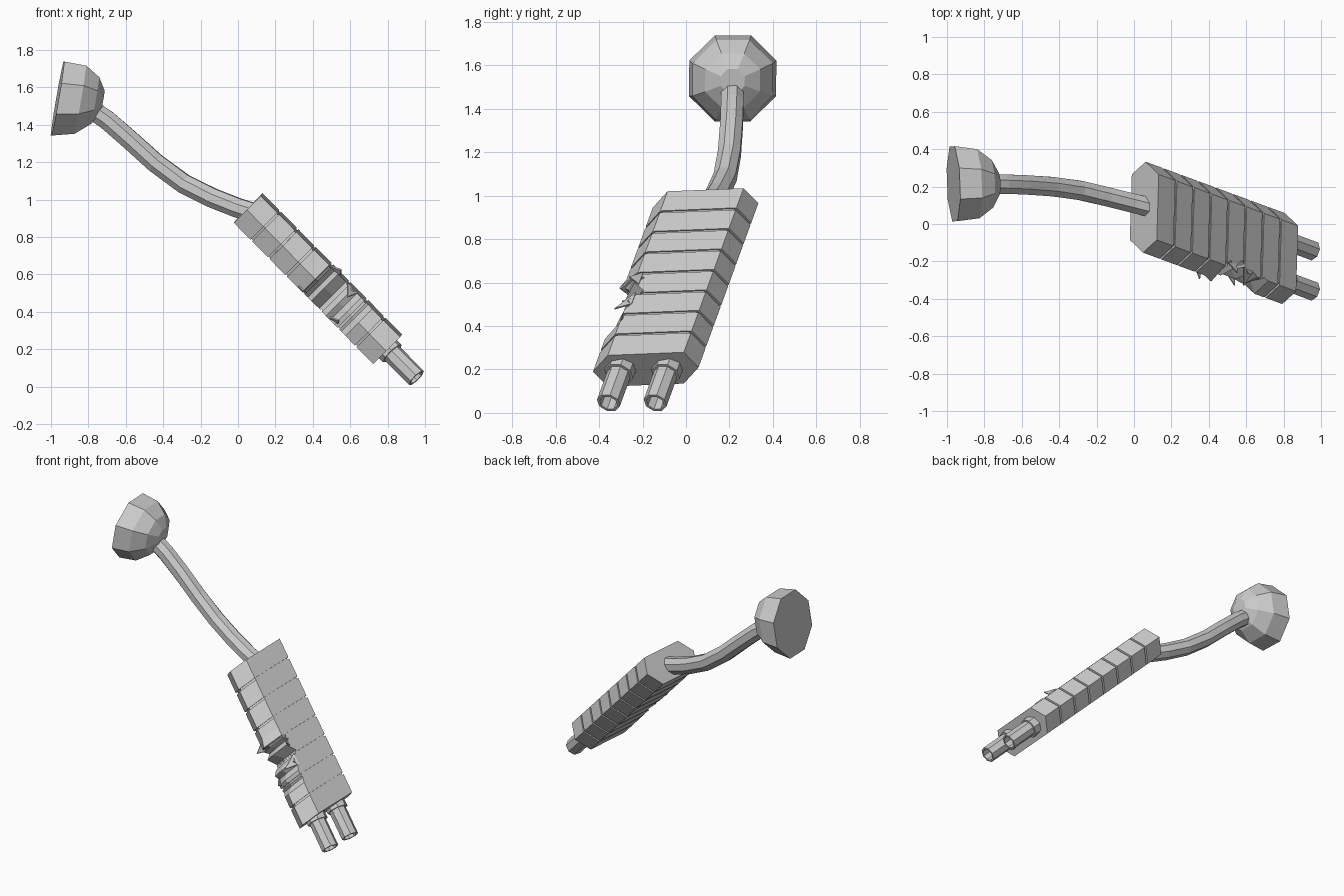
import bpy
import bmesh
import math
from mathutils import Vector

cube = bpy.data.objects.get("Cube")
if cube:
    bpy.data.objects.remove(cube, do_unlink=True)

grey = bpy.data.materials.new("plain_grey")
grey.use_nodes = True
grey.diffuse_color = (0.6, 0.6, 0.6, 1)
for node in grey.node_tree.nodes:
    if node.type == "BSDF_PRINCIPLED":
        node.inputs["Base Color"].default_value = (0.6, 0.6, 0.6, 1)


def finish(name, bm):
    bmesh.ops.recalc_face_normals(bm, faces=bm.faces)
    mesh = bpy.data.meshes.new(name)
    bm.to_mesh(mesh)
    bm.free()
    mesh.materials.append(grey)
    obj = bpy.data.objects.new(name, mesh)
    bpy.context.scene.collection.objects.link(obj)
    return obj


def loft(name, rings):
    """Skin a list of equal-sized point rings and cap both ends."""
    bm = bmesh.new()
    loops = [[bm.verts.new(p) for p in ring] for ring in rings]
    count = len(loops[0])
    for a, b in zip(loops, loops[1:]):
        for i in range(count):
            j = (i + 1) % count
            bm.faces.new((a[i], a[j], b[j], b[i]))
    bm.faces.new(loops[0])
    bm.faces.new(loops[-1])
    return finish(name, bm)


def circle(centre, direction, radius, sides=8):
    turn = direction.to_track_quat("Z", "Y")
    angles = [math.tau * (i + 0.5) / sides for i in range(sides)]
    return [centre + turn @ Vector((radius * math.cos(a), radius * math.sin(a), 0))
            for a in angles]


# Body frame: long axis, width and thickness directions
body_top = Vector((0.055, 0.09, 0.955))
body_axis = Vector((0.745, -0.275, -0.755))
wide = Vector((0.03, 1, 0.04))
thick = Vector((0.072, 0, 0.072))

# Torn front edge: position along the body and depth of the tear
tears = [(0.44, 0), (0.49, -0.02), (0.53, 0.09), (0.555, 0.03), (0.61, 0.11),
         (0.66, 0.04), (0.69, 0.07), (0.72, 0.03), (0.77, 0.06), (0.80, 0)]


def tear_depth(t):
    for (a, da), (b, db) in zip(tears, tears[1:]):
        if a <= t <= b:
            return da + (db - da) * (t - a) / (b - a)
    return 0


def body_point(t, across, lift):
    return body_top + body_axis * t + wide * across + thick * lift


def body_ring(t, size):
    dent = tear_depth(t)
    edge = max(0, dent - 0.05)
    outline = [(0.175, 1), (0.243, 0), (0.175, -1),
               (edge - 0.175, -1), (dent - 0.243, 0), (edge - 0.175, 1)]
    return [body_point(t, across * size, lift * size) for across, lift in outline]


# Segmented body with shallow grooves between the eight segments
segments = 8
groove = 0.006
stations = []
for i in range(segments):
    start = i / segments + (groove if i else 0)
    end = (i + 1) / segments - (groove if i < segments - 1 else 0)
    if i:
        stations.append((start, 0.94))
    stations.append((start, 1))
    stations += [(t, 1) for t, _ in tears if start < t < end]
    stations.append((end, 1))
    if i < segments - 1:
        stations.append((end, 0.94))
loft("segmented_body", [body_ring(t, size) for t, size in stations])

# Bent shards around the torn edge
shards = bmesh.new()
for t, reach, lift in [(0.48, -0.25, -0.9), (0.54, -0.2, 1.25),
                       (0.66, -0.235, 0.5), (0.71, -0.22, -0.7)]:
    root = 1 if lift > 0 else -1
    corners = [body_point(t - 0.04, -0.15, root * 0.97),
               body_point(t + 0.03, -0.15, root * 0.97),
               body_point(t + 0.01, reach, lift)]
    low = [shards.verts.new(p) for p in corners]
    high = [shards.verts.new(p + thick * 0.08) for p in corners]
    shards.faces.new(low)
    shards.faces.new(high)
    for i in range(3):
        j = (i + 1) % 3
        shards.faces.new((low[i], low[j], high[j], high[i]))
finish("torn_shards", shards)

# Two hollow connector tubes with collars
heading = body_axis.normalized()
tube_profile = [(-0.05, 0.068), (0.03, 0.068), (0.03, 0.055),
                (0.219, 0.055), (0.219, 0.042), (0.08, 0.042)]
for name, y in (("rear_connector", -0.087), ("front_connector", -0.302)):
    base = Vector((0.805, y, 0.197))
    loft(name, [circle(base + heading * o, heading, r) for o, r in tube_profile])

# Curved cable from the body up to the head
path = [Vector(p) for p in (
    (0.08, 0.09, 0.93), (0.0, 0.11, 0.955), (-0.14, 0.145, 1.01),
    (-0.29, 0.18, 1.085), (-0.44, 0.2, 1.195), (-0.59, 0.21, 1.33),
    (-0.70, 0.213, 1.425), (-0.78, 0.213, 1.48))]
cable = []
for i, p in enumerate(path):
    tangent = path[min(i + 1, len(path) - 1)] - path[max(i - 1, 0)]
    cable.append(circle(p, tangent, 0.056))
loft("curved_cable", cable)

# Faceted dome head with a flat outer face
face_centre = Vector((-0.965, 0.215, 1.54))
face_normal = Vector((0.985, 0.035, -0.17))
dome_profile = [(0, 0.217), (0.12, 0.2), (0.2, 0.137), (0.242, 0.06)]
loft("dome_head", [circle(face_centre + Vector((1, 0, -0.05)) * o, face_normal, r)
                   for o, r in dome_profile])
